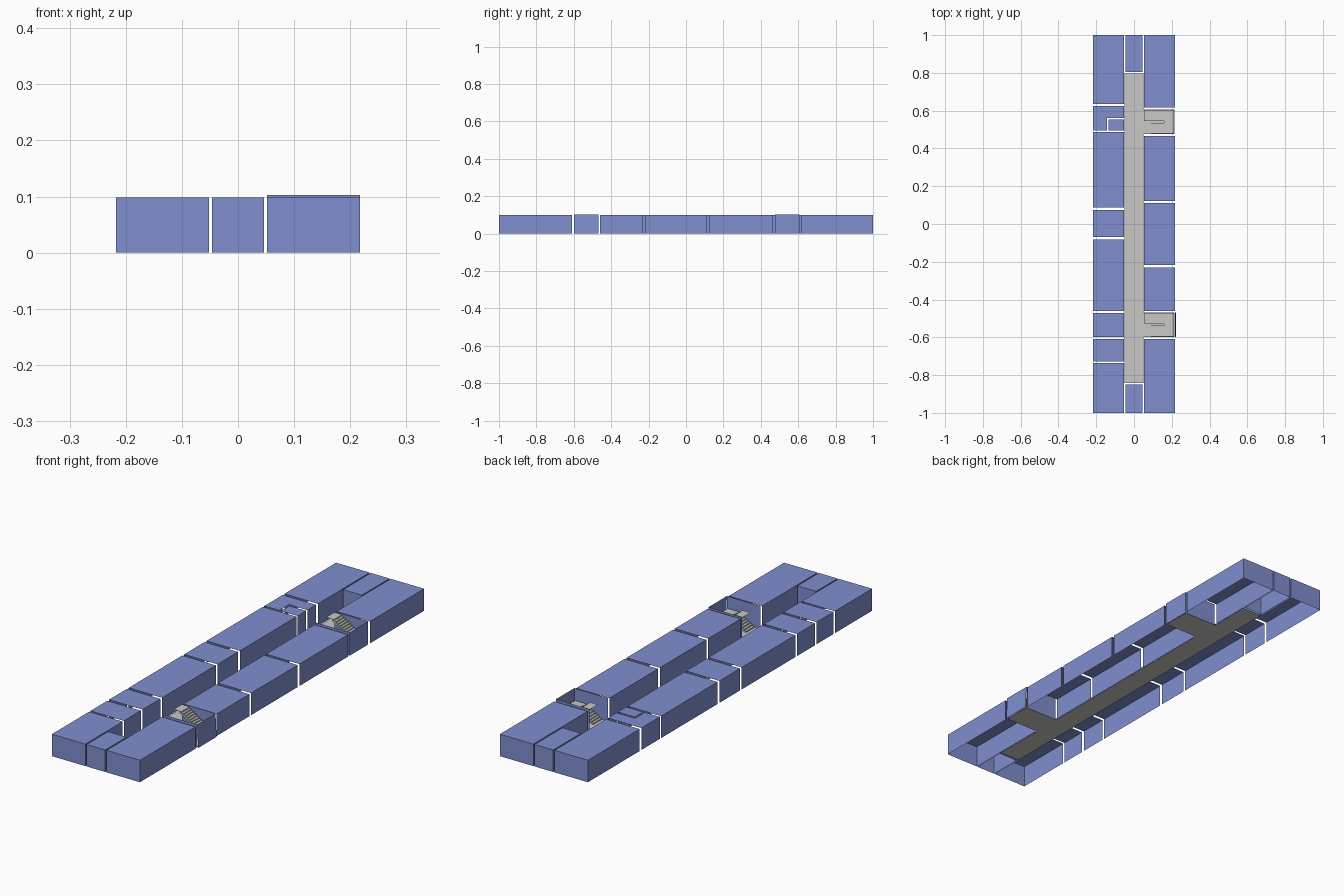
import bpy, bmesh

if "Cube" in bpy.data.objects:
    bpy.data.objects.remove(bpy.data.objects["Cube"])


def material(name, color):
    m = bpy.data.materials.new(name)
    m.diffuse_color = (*color, 1)
    m.use_nodes = True
    m.node_tree.nodes["Principled BSDF"].inputs["Base Color"].default_value = m.diffuse_color
    return m


BLUE = material("wall blue", (0.215, 0.275, 0.62))
GREY = material("floor grey", (0.58, 0.58, 0.57))
H = 0.098      # ceiling height
IN, OUT = 0.052, 0.217  # corridor side and outer side of the rooms


def panels(name, quads, mat):
    """Thin sheets, each a loop of corner points."""
    bm = bmesh.new()
    for q in quads:
        bm.faces.new([bm.verts.new(p) for p in q])
    me = bpy.data.meshes.new(name)
    bm.to_mesh(me)
    bm.free()
    me.materials.append(mat)
    ob = bpy.data.objects.new(name, me)
    bpy.context.collection.objects.link(ob)
    return ob


def flat(x0, x1, y0, y1, z):
    return [(x0, y0, z), (x1, y0, z), (x1, y1, z), (x0, y1, z)]


def wall(a, b, h=H):
    return [(*a, 0), (*b, 0), (*b, h), (*a, h)]


def room_row(name, side, spans):
    """Ceiling, outer wall and corridor wall for each room of a row."""
    xi, xo = side * IN, side * OUT
    for i, (y0, y1) in enumerate(spans):
        lo, hi = min(xi, xo), max(xi, xo)
        a, b = (hi, y0), (hi, y1)
        c, d = (lo, y1), (lo, y0)
        quads = [flat(lo, hi, y0, y1, H), wall(a, b), wall(c, d)]
        if y0 == -1:
            quads.append(wall(d, a))
        if y1 == 1:
            quads.append(wall(b, c))
        panels(f"{name}_{i + 1}", quads, BLUE)


# Rooms on both sides of the corridor
room_row("right_room", 1, [(-1, -.61), (-.46, -.23), (-.217, .11), (.122, .465), (.618, 1)])
room_row("left_room", -1, [(-1, -.737), (-.729, -.61), (-.598, -.472), (-.46, -.082),
                           (-.07, .075), (.087, .486), (.636, 1)])

# Room with a small closet cut out of its corner
panels("closet_room", [
    flat(-OUT, -.143, .494, .624, H), flat(-.143, -IN, .562, .624, H),
    wall((-OUT, .624), (-OUT, .494)), wall((-IN, .562), (-IN, .624))], BLUE)
panels("closet", [flat(-.135, -IN, .494, .554, H), wall((-IN, .494), (-IN, .554))], BLUE)

# Lobbies closing both corridor ends
for name, y_end, y_in in (("front_lobby", -1, -.85), ("back_lobby", 1, .805)):
    panels(name, [flat(-.046, .046, min(y_end, y_in), max(y_end, y_in), H),
                  wall((-.046, y_end), (.046, y_end)),
                  wall((.046, y_in), (-.046, y_in)),
                  wall((.046, y_end), (.046, y_in)),
                  wall((-.046, y_in), (-.046, y_end))], BLUE)

# Corridor floor
panels("corridor_floor", [flat(-.05, .05, -.843, .798, 0)], GREY)


def stairs(name, y0, y1):
    """Two flights with a half landing: up along the front, back along the rear."""
    mid, n, x0, x1 = (y0 + y1) / 2, 8, .08, .16
    run, rise = (x1 - x0) / n, .05 / n
    quads = [flat(x1, .212, y0, y1, .05), flat(.052, x0, mid + .005, y1, .1)]
    for lo, hi, up in ((y0, mid - .005, True), (mid + .005, y1, False)):
        for i in range(n):
            xa = x0 + i * run if up else x1 - i * run
            xb = xa + run if up else xa - run
            zb = (0 if up else .05) + i * rise
            zt = zb + rise
            quads.append([(xa, lo, zb), (xa, hi, zb), (xa, hi, zt), (xa, lo, zt)])
            quads.append(flat(min(xa, xb), max(xa, xb), lo, hi, zt))
            # stringer sides
            for y in (lo, hi):
                quads.append([(xa, y, max(0, zb - rise)), (xb, y, zb), (xb, y, zt), (xa, y, zt)])
        # sloped underside
        za, zc = (0, .044) if up else (.094, .044)
        quads.append([(x0, lo, za), (x0, hi, za), (x1, hi, zc), (x1, lo, zc)])
    panels(name, quads, GREY)


# Open stairwells on the right side, the front one with a leaning outer wall
for name, y0, y1, foot in (("front", -.598, -.468, .222), ("back", .476, .606, .217)):
    panels(name + "_stairwell_floor", [flat(.05, .215, y0, y1, 0)], GREY)
    panels(name + "_stairwell_walls", [
        wall((.052, y0), (.217, y0), .103), wall((.217, y1), (.052, y1), .103),
        [(foot, y0, 0), (foot, y1, 0), (.217, y1, .103), (.217, y0, .103)]], BLUE)
    stairs(name + "_stairs", y0 + .003, y1 - .003)
